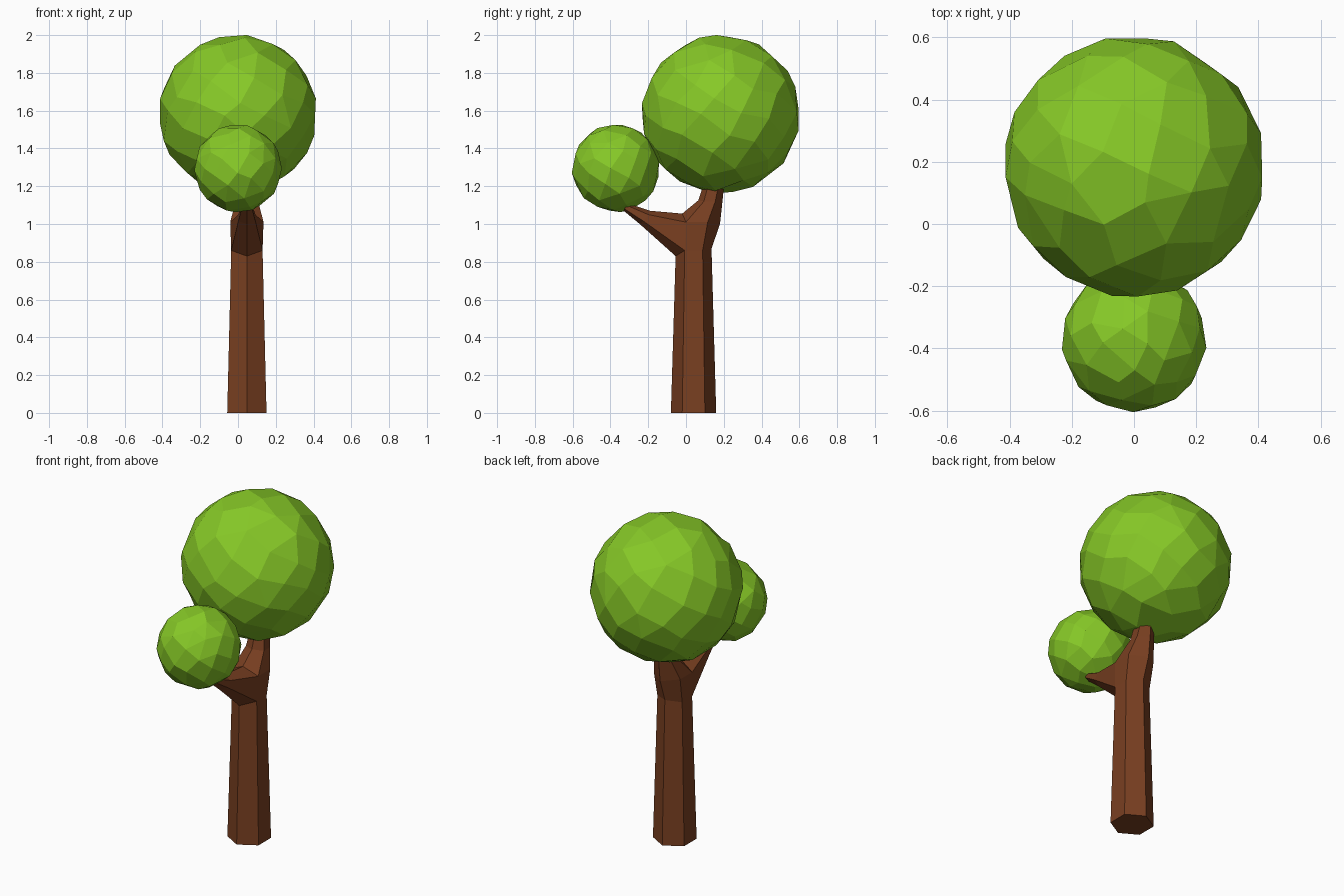
import bpy, bmesh, math, random
from mathutils import Vector

if "Cube" in bpy.data.objects:
    bpy.data.objects.remove(bpy.data.objects["Cube"])

random.seed(4)


def material(name, color):
    m = bpy.data.materials.new(name)
    m.diffuse_color = (*color, 1)
    m.use_nodes = True
    m.node_tree.nodes["Principled BSDF"].inputs["Base Color"].default_value = m.diffuse_color
    return m


def finish(bm, name, mat):
    bmesh.ops.recalc_face_normals(bm, faces=bm.faces)
    me = bpy.data.meshes.new(name)
    bm.to_mesh(me)
    bm.free()
    me.materials.append(mat)
    ob = bpy.data.objects.new(name, me)
    bpy.context.collection.objects.link(ob)
    return ob


bark = material("bark", (0.19, 0.05, 0.015))
leaf = material("leaf", (0.24, 0.58, 0.02))

# Trunk that forks into two six-sided limbs
CX = 0.047
bm = bmesh.new()


def vert(x, y, z):
    return bm.verts.new((CX + x, y, z))


def ring(first, upper, lower, last):
    """Mirrored hexagon; each point is (half width, y, z)."""
    return [vert(*first), vert(*upper), vert(*lower), vert(*last),
            vert(-lower[0], *lower[1:]), vert(-upper[0], *upper[1:])]


def bridge(a, b):
    for i in range(6):
        j = (i + 1) % 6
        bm.faces.new((a[i], a[j], b[j], b[i]))


base = ring((0, -0.08, 0), (0.104, -0.02, 0), (0.104, 0.10, 0), (0, 0.16, 0))
neck = ring((0, -0.055, 0.83), (0.083, -0.007, 0.86), (0.083, 0.088, 0.86), (0, 0.135, 0.87))
bm.faces.new(base)
bridge(base, neck)

# Main limb, starting at the crotch
fork = ring((0, -0.02, 1.055), (0.088, 0.0, 1.01), (0.088, 0.115, 1.01), (0, 0.18, 1.0))
mid = ring((0, 0.065, 1.125), (0.06, 0.095, 1.12), (0.06, 0.155, 1.12), (0, 0.193, 1.12))
top = ring((0, 0.09, 1.20), (0.047, 0.118, 1.21), (0.047, 0.173, 1.21), (0, 0.202, 1.21))
for i in (1, 2, 3, 4):
    bm.faces.new((neck[i], neck[i + 1], fork[i + 1], fork[i]))
bridge(fork, mid)
bridge(mid, top)
bm.faces.new(top)

# Side limb reuses the front of the neck and the crotch
root = [fork[0], fork[1], neck[1], neck[0], neck[5], fork[5]]
limb = ring((0, -0.19, 1.07), (0.045, -0.20, 1.05), (0.045, -0.225, 1.015), (0, -0.245, 1.0))
tip = ring((0, -0.31, 1.11), (0.028, -0.317, 1.10), (0.028, -0.325, 1.08), (0, -0.33, 1.07))
bridge(root, limb)
bridge(limb, tip)
bm.faces.new(tip)
finish(bm, "trunk", bark)


# Faceted leaf balls: irregular points on a sphere, wrapped by a convex hull
def leaf_ball(name, center, radius, count):
    bm = bmesh.new()
    for i in range(count):
        z = 1 - 2 * (i + 0.5) / count
        a = i * math.pi * (3 - math.sqrt(5))
        s = math.sqrt(1 - z * z)
        p = Vector((s * math.cos(a), s * math.sin(a), z))
        p += Vector([random.uniform(-0.07, 0.07) for _ in range(3)])
        bm.verts.new(Vector(center) + p.normalized() * radius)
    bmesh.ops.convex_hull(bm, input=bm.verts)
    bmesh.ops.dissolve_limit(bm, angle_limit=math.radians(10),
                             verts=bm.verts, edges=bm.edges)
    finish(bm, name, leaf)


leaf_ball("large_leaf_ball", (0, 0.185, 1.582), 0.422, 92)
leaf_ball("small_leaf_ball", (0, -0.372, 1.295), 0.234, 70)
